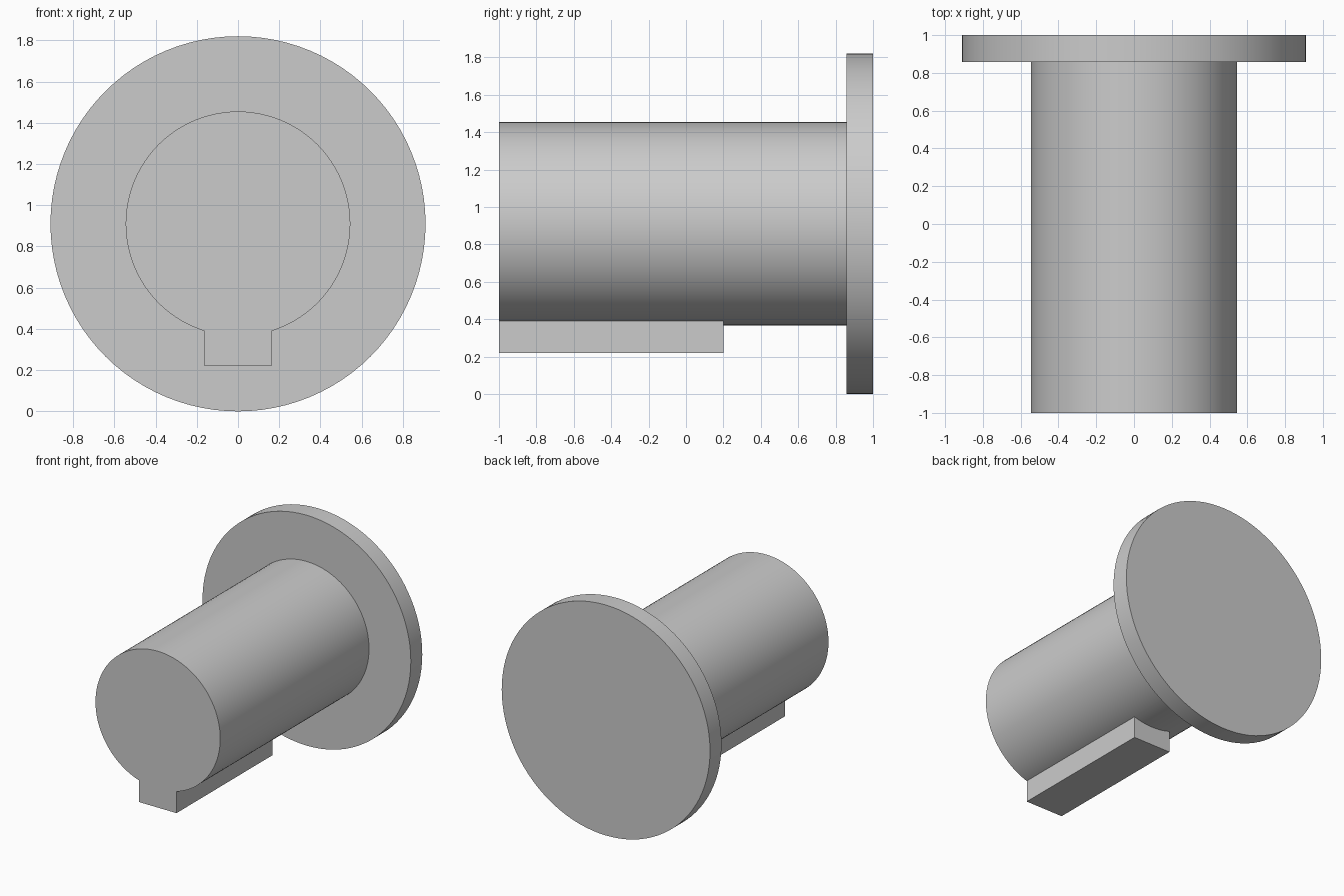
import bpy
import bmesh
from math import radians, pi
from mathutils import Matrix

cube = bpy.data.objects.get("Cube")
if cube:
    bpy.data.objects.remove(cube, do_unlink=True)

AXIS_Z = 0.91      # height of the shaft axis
FRONT, BACK = -1.0, 1.0
FLANGE_FRONT = 0.857

grey = bpy.data.materials.new("plain_grey")
grey.use_nodes = True
GREY = (0.6, 0.6, 0.6, 1)
grey.diffuse_color = GREY
grey.node_tree.nodes["Principled BSDF"].inputs["Base Color"].default_value = GREY


def add_part(name, bm):
    mesh = bpy.data.meshes.new(name)
    bm.to_mesh(mesh)
    bm.free()
    mesh.materials.append(grey)
    obj = bpy.data.objects.new(name, mesh)
    bpy.context.collection.objects.link(obj)
    return obj


def disc_along_y(name, radius, y0, y1, sides=96):
    bm = bmesh.new()
    place = Matrix.Translation((0, (y0 + y1) / 2, AXIS_Z)) @ Matrix.Rotation(pi / 2, 4, "X")
    bmesh.ops.create_cone(bm, cap_ends=True, segments=sides, radius1=radius,
                          radius2=radius, depth=y1 - y0, matrix=place)
    return add_part(name, bm)


def block(name, width, y0, y1, z0, z1):
    bm = bmesh.new()
    place = (Matrix.Translation((0, (y0 + y1) / 2, (z0 + z1) / 2))
             @ Matrix.Diagonal((width, y1 - y0, z1 - z0, 1)))
    bmesh.ops.create_cube(bm, size=1, matrix=place)
    return add_part(name, bm)


def smooth(obj):
    bpy.ops.object.select_all(action="DESELECT")
    obj.select_set(True)
    bpy.context.view_layer.objects.active = obj
    bpy.ops.object.shade_smooth_by_angle(angle=radians(30))


# Round end flange
flange = disc_along_y("flange", AXIS_Z, FLANGE_FRONT, BACK)

# Shaft, with the locating key fused into its underside, flush at the front
shaft = disc_along_y("keyed_shaft", 0.545, FRONT, FLANGE_FRONT)
key = block("key_helper", 0.326, FRONT, 0.2, 0.22, 0.6)
union = shaft.modifiers.new("key_union", "BOOLEAN")
union.operation = "UNION"
union.solver = "EXACT"
union.object = key
bpy.context.view_layer.objects.active = shaft
bpy.ops.object.modifier_apply(modifier=union.name)
bpy.data.objects.remove(key, do_unlink=True)

# Merge the flush front faces into one clean face
bm = bmesh.new()
bm.from_mesh(shaft.data)
bmesh.ops.dissolve_limit(bm, angle_limit=radians(0.5), verts=bm.verts, edges=bm.edges)
bm.to_mesh(shaft.data)
bm.free()

for part in (flange, shaft):
    smooth(part)
